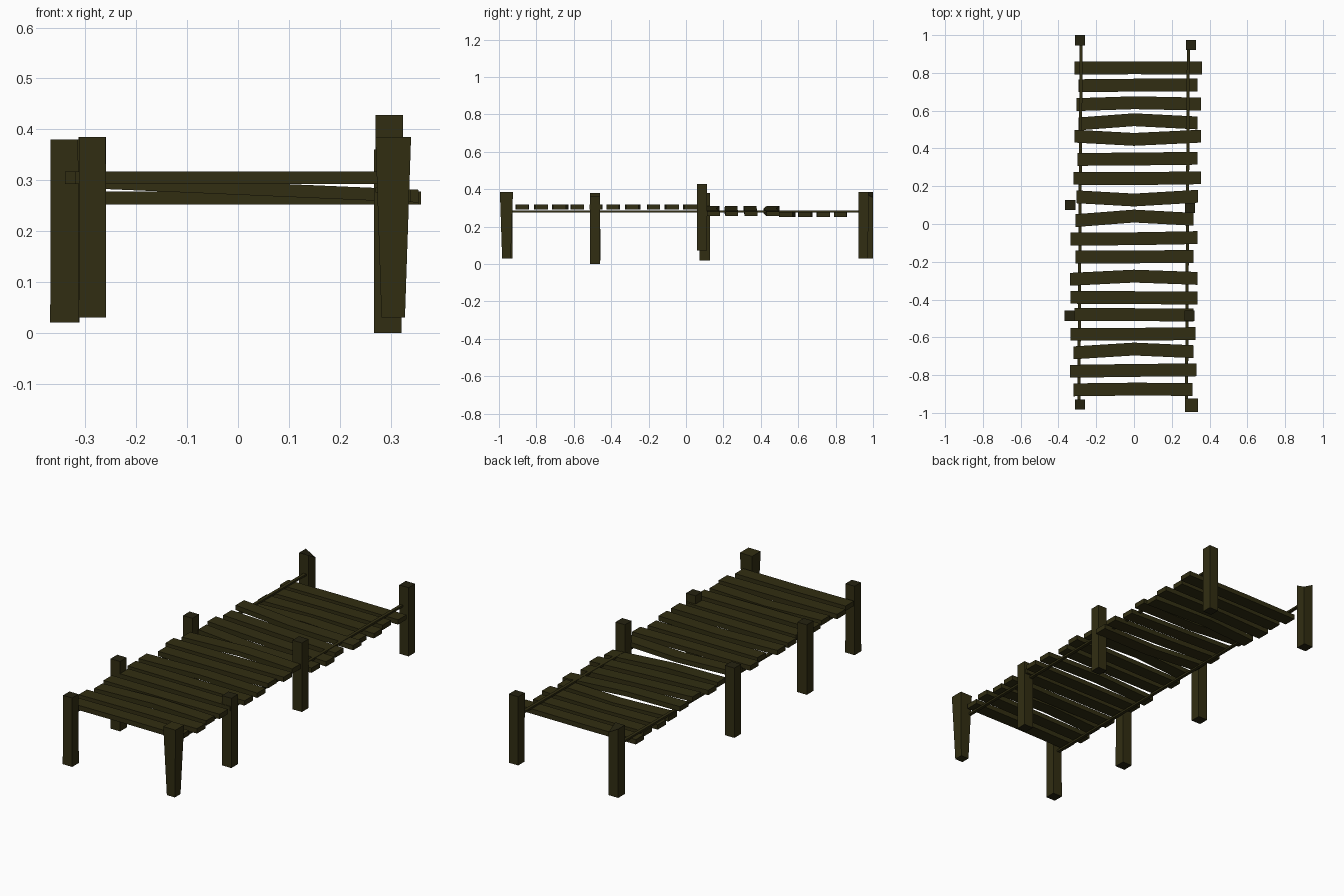
import bpy
from mathutils import Vector

cube = bpy.data.objects.get("Cube")
if cube:
    bpy.data.objects.remove(cube, do_unlink=True)


def make_material(name, color):
    mat = bpy.data.materials.new(name)
    mat.use_nodes = True
    mat.diffuse_color = color
    mat.node_tree.nodes["Principled BSDF"].inputs["Base Color"].default_value = color
    return mat


wood = make_material("dark olive wood", (0.031, 0.027, 0.006, 1))
end_grain = make_material("dark end grain", (0.018, 0.016, 0.005, 1))


def loft(name, sections, materials):
    """Join four-cornered cross-sections into a closed flat-faced solid."""
    verts = [corner for section in sections for corner in section]
    last = len(verts) - 4
    faces = [(3, 2, 1, 0), tuple(range(last, last + 4))]
    for start in range(0, last, 4):
        for i in range(4):
            j = (i + 1) % 4
            faces.append((start + i, start + j, start + 4 + j, start + 4 + i))
    mesh = bpy.data.meshes.new(name)
    mesh.from_pydata(verts, [], faces)
    for mat in materials:
        mesh.materials.append(mat)
    obj = bpy.data.objects.new(name, mesh)
    bpy.context.collection.objects.link(obj)
    return obj


def level_square(x, y, z, half_x, half_y):
    return [Vector((x + sx * half_x, y + sy * half_y, z))
            for sx, sy in ((-1, -1), (1, -1), (1, 1), (-1, 1))]


def upright_section(x, y, z, half_width, half_height):
    return [Vector((x, y + sy * half_width, z + sz * half_height))
            for sy, sz in ((-1, -1), (1, -1), (1, 1), (-1, 1))]


# Posts: x, y, bottom z, top z, bottom half size, top half size
posts = {
    "front_left_post": (0.305, -0.96, 0.03, 0.385, 0.023, 0.035),
    "front_right_post": (-0.286, -0.955, 0.03, 0.385, 0.027, 0.026),
    "near_middle_left_post": (0.294, -0.486, 0, 0.36, 0.027, 0.027),
    "near_middle_right_post": (-0.341, -0.486, 0.02, 0.38, 0.028, 0.027),
    "far_middle_left_post": (0.297, 0.085, 0.072, 0.428, 0.027, 0.027),
    "far_middle_right_post": (-0.338, 0.1, 0.02, 0.38, 0.027, 0.027),
    "back_left_post": (0.302, 0.948, 0.03, 0.385, 0.026, 0.027),
    "back_right_post": (-0.286, 0.973, 0.03, 0.385, 0.027, 0.027),
}
for name, (x, y, bottom, top, low, high) in posts.items():
    foot = level_square(x, y, bottom, low, low)
    head = level_square(x, y, top, high, high)
    # One post has a chipped corner on top
    if name == "back_right_post":
        head[2].z -= 0.03
    post = loft(name, [foot, head], [wood, end_grain])
    if name != "front_left_post":
        for face in post.data.polygons[:2]:
            face.material_index = 1

# Planks, back to front: y at right end, y in the middle, y at left end,
# right end x, left end x
planks = [
    (0.825, 0.827, 0.825, -0.315, 0.36),
    (0.732, 0.735, 0.735, -0.295, 0.335),
    (0.632, 0.642, 0.635, -0.305, 0.355),
    (0.53, 0.552, 0.535, -0.295, 0.335),
    (0.465, 0.448, 0.465, -0.315, 0.355),
    (0.342, 0.344, 0.348, -0.3, 0.335),
    (0.242, 0.24, 0.245, -0.32, 0.355),
    (0.144, 0.127, 0.147, -0.305, 0.34),
    (0.018, 0.042, 0.025, -0.31, 0.315),
    (-0.08, -0.078, -0.072, -0.335, 0.335),
    (-0.174, -0.174, -0.172, -0.31, 0.315),
    (-0.293, -0.276, -0.288, -0.34, 0.335),
    (-0.388, -0.39, -0.392, -0.335, 0.335),
    (-0.48, -0.48, -0.482, -0.315, 0.315),
    (-0.584, -0.584, -0.58, -0.335, 0.325),
    (-0.682, -0.662, -0.676, -0.32, 0.315),
    (-0.78, -0.775, -0.772, -0.34, 0.33),
    (-0.878, -0.874, -0.876, -0.32, 0.31),
]
for i, (y_right, y_mid, y_left, x_right, x_left) in enumerate(planks):
    # The back planks have sunk, and a few slope between the two levels
    height, slope = 0.305, 0
    if i < 4:
        height = 0.265
    elif i < 8:
        height, slope = 0.284, -0.043
    stations = [(x_right, y_right), (0, y_mid), (x_left, y_left)]
    loft(f"plank_{i + 1}",
         [upright_section(x, y, height + slope * x, 0.034, 0.0125)
          for x, y in stations], [wood])

# Thin side rails running between the corner posts
for name, x_front, x_back in (("left_rail", 0.278, 0.288),
                              ("right_rail", -0.292, -0.28)):
    ends = []
    for x, y in ((x_front, -0.955), (x_back, 0.955)):
        ends.append([Vector((x + sx * 0.008, y, 0.281 + sz * 0.005))
                     for sx, sz in ((-1, -1), (-1, 1), (1, 1), (1, -1))])
    loft(name, ends, [wood])
